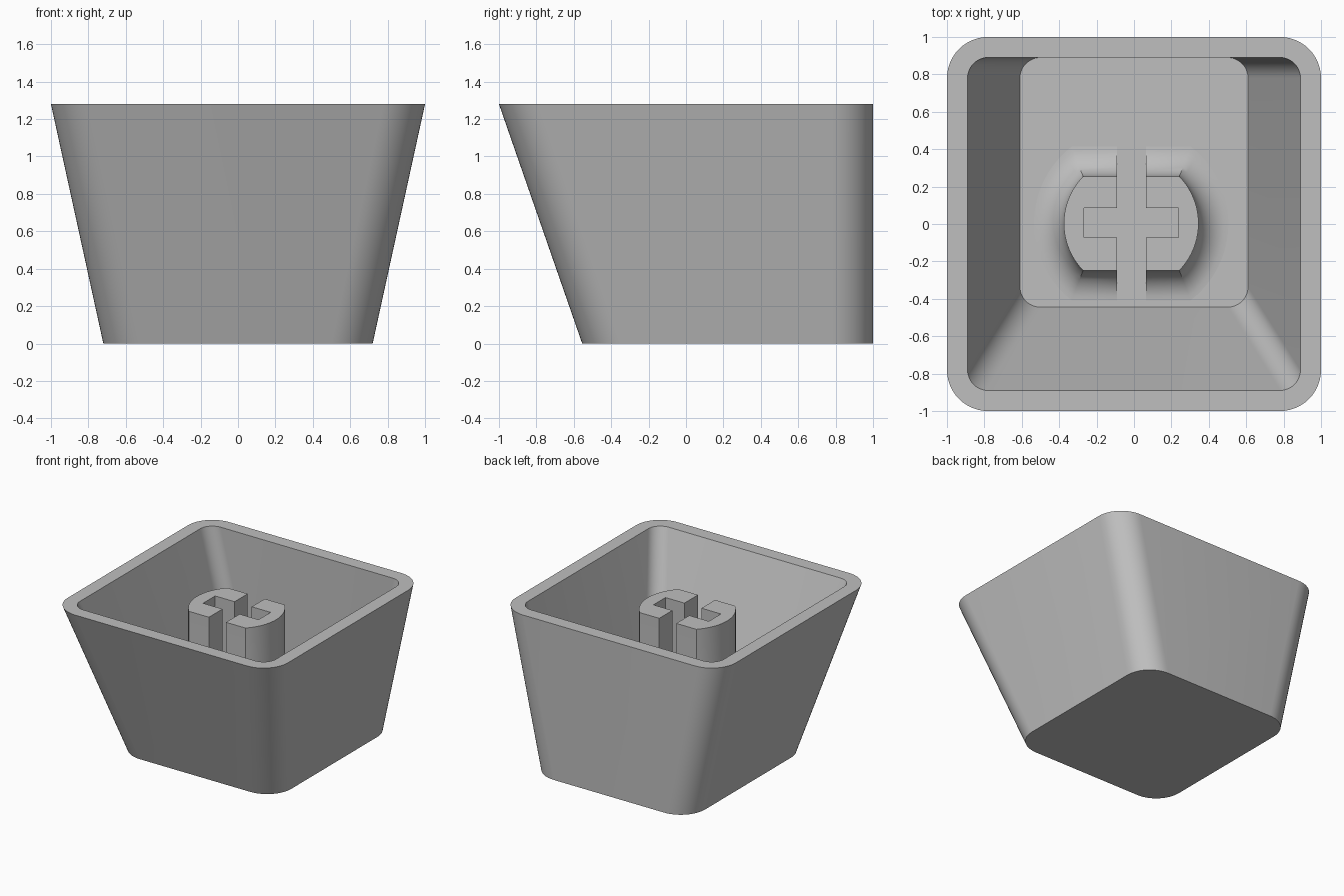
import bpy
import bmesh
import math

cube = bpy.data.objects.get("Cube")
if cube:
    bpy.data.objects.remove(cube, do_unlink=True)

HEIGHT, FLOOR, STEM_TOP = 1.28, 0.16, 1.16
WALL, CORNER, FILLET = 0.11, 0.22, 0.16

plastic = bpy.data.materials.new("grey plastic")
plastic.use_nodes = True
grey = (0.52, 0.52, 0.52, 1)
plastic.diffuse_color = grey
plastic.node_tree.nodes["Principled BSDF"].inputs["Base Color"].default_value = grey


def rounded_rect(x0, x1, y0, y1, radius, steps=12):
    """Counter-clockwise outline with rounded corners."""
    centres = [(x1 - radius, y1 - radius), (x0 + radius, y1 - radius),
               (x0 + radius, y0 + radius), (x1 - radius, y0 + radius)]
    points = []
    for quarter, (cx, cy) in enumerate(centres):
        for i in range(steps + 1):
            a = (quarter + i / steps) * math.pi / 2
            points.append((cx + radius * math.cos(a), cy + radius * math.sin(a)))
    return points


def stem_outline(grow, steps=20):
    """Circle with flat front and back, offset outwards by grow."""
    radius, half = 0.36 + grow, 0.252 + grow
    limit = math.asin(half / radius)
    angles = [-limit + 2 * limit * i / steps for i in range(steps + 1)]
    return [(-0.015 + radius * math.cos(a + turn), 0.003 + radius * math.sin(a + turn))
            for turn in (0, math.pi) for a in angles]


def loft(name, layers):
    """Skin a closed solid through (outline, z) layers."""
    bm = bmesh.new()
    rings = [[bm.verts.new((x, y, z)) for x, y in outline] for outline, z in layers]
    for low, high in zip(rings, rings[1:]):
        for i in range(len(low)):
            j = (i + 1) % len(low)
            bm.faces.new((low[i], low[j], high[j], high[i]))
    bm.faces.new(rings[0][::-1])
    bm.faces.new(rings[-1])
    bmesh.ops.recalc_face_normals(bm, faces=bm.faces)
    mesh = bpy.data.meshes.new(name)
    bm.to_mesh(mesh)
    bm.free()
    mesh.materials.append(plastic)
    obj = bpy.data.objects.new(name, mesh)
    bpy.context.collection.objects.link(obj)
    return obj


def activate(obj):
    bpy.ops.object.select_all(action='DESELECT')
    obj.select_set(True)
    bpy.context.view_layer.objects.active = obj


def cut(obj, cutter):
    mod = obj.modifiers.new("cut", 'BOOLEAN')
    mod.operation, mod.solver, mod.object = 'DIFFERENCE', 'EXACT', cutter
    activate(obj)
    bpy.ops.object.modifier_apply(modifier=mod.name)
    bpy.data.objects.remove(cutter, do_unlink=True)


def shell_outline(inset, level):
    """Shell section: level 0 is the small closed end, 1 the open rim."""
    half = 0.72 + 0.28 * level
    front = -0.555 - 0.445 * level
    return rounded_rect(-half + inset, half - inset, front + inset, 1 - inset, CORNER - inset)


# Tapered open shell: all sides lean out except the upright back.
# The ring runs up the outside, over the rim and down to the inner floor.
shell = loft("shell", [(shell_outline(0, 0), 0), (shell_outline(0, 1), HEIGHT),
                       (shell_outline(WALL, 1), HEIGHT), (shell_outline(WALL, 0), FLOOR)])

# Stem with a concave fillet where it meets the floor
layers = [(stem_outline(FILLET), FLOOR - 0.02)]
for i in range(11):
    a = i / 10 * math.pi / 2
    layers.append((stem_outline(FILLET * (1 - math.sin(a))), FLOOR + FILLET * (1 - math.cos(a))))
layers.append((stem_outline(0), STEM_TOP))
stem = loft("stem", layers)

# Cross-shaped socket: a through slot and a shorter crossways slot
for name, x0, x1, y0, y1 in (("long_slot", -0.09, 0.065, -0.6, 0.6),
                             ("cross_slot", -0.267, 0.237, -0.072, 0.085)):
    slot = [(x0, y0), (x1, y0), (x1, y1), (x0, y1)]
    cut(stem, loft(name, [(slot, FLOOR - 0.1), (slot, STEM_TOP + 0.1)]))

for obj in (shell, stem):
    activate(obj)
    bpy.ops.object.shade_smooth_by_angle(angle=math.radians(30))
